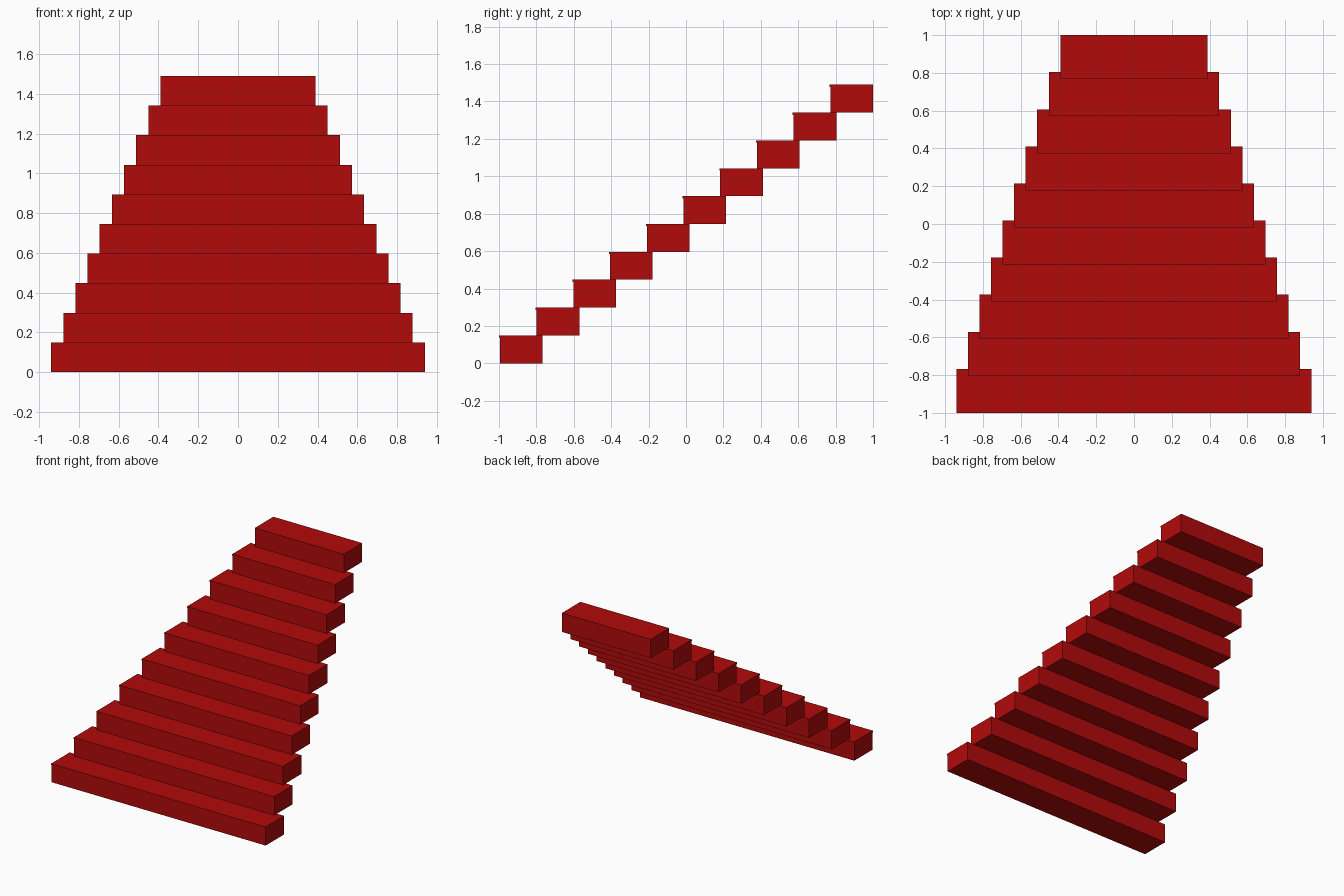
import bpy, bmesh

if "Cube" in bpy.data.objects:
    bpy.data.objects.remove(bpy.data.objects["Cube"])

COUNT = 10
RISE = 0.149
DEPTH = 0.233
LIP = 0.005        # slight nosing at the top front edge
LIP_H = 0.012

red = bpy.data.materials.new("red")
red.diffuse_color = (0.45, 0.003, 0.003, 1)
red.use_nodes = True
red.node_tree.nodes["Principled BSDF"].inputs["Base Color"].default_value = red.diffuse_color


def make_step(i):
    """One stair step: side profile extruded across its width."""
    t = i / (COUNT - 1)
    half = 0.94 + (0.39 - 0.94) * t
    y0 = -1 + (2 - DEPTH) * t
    y1, z0 = y0 + DEPTH, RISE * i
    z1 = z0 + RISE
    profile = [(y0 + LIP, z0), (y1, z0), (y1, z1), (y0, z1),
               (y0, z1 - LIP_H), (y0 + LIP, z1 - LIP_H)]
    bm = bmesh.new()
    face = bm.faces.new([bm.verts.new((-half, y, z)) for y, z in profile])
    ext = bmesh.ops.extrude_face_region(bm, geom=[face])
    moved = [v for v in ext["geom"] if isinstance(v, bmesh.types.BMVert)]
    bmesh.ops.translate(bm, verts=moved, vec=(2 * half, 0, 0))
    bmesh.ops.recalc_face_normals(bm, faces=bm.faces)
    mesh = bpy.data.meshes.new(f"step_{i + 1}")
    bm.to_mesh(mesh)
    bm.free()
    mesh.materials.append(red)
    obj = bpy.data.objects.new(f"step_{i + 1}", mesh)
    bpy.context.collection.objects.link(obj)


# Staircase narrowing towards the top
for i in range(COUNT):
    make_step(i)
